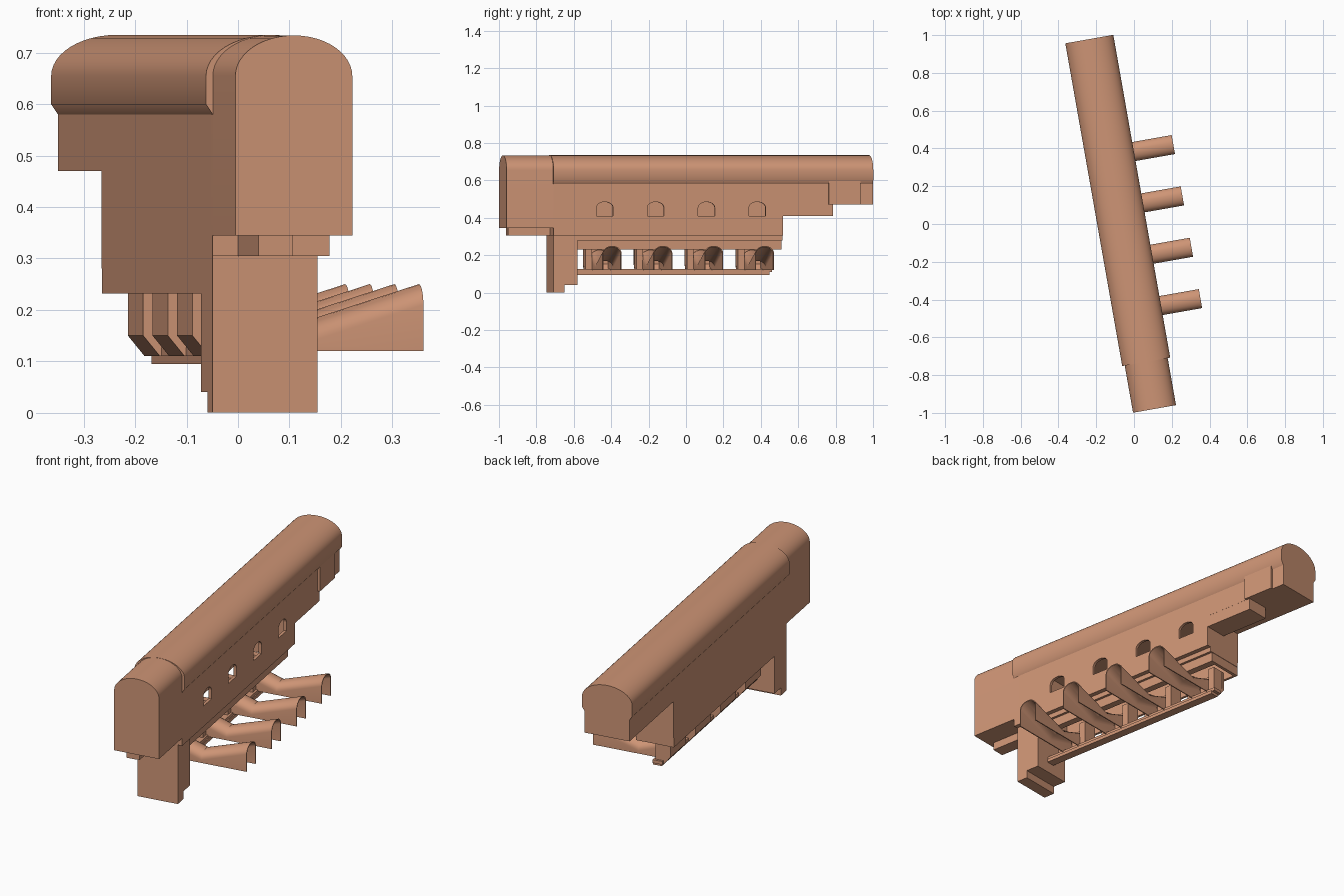
import bpy, bmesh, math
from mathutils import Matrix

if "Cube" in bpy.data.objects:
    bpy.data.objects.remove(bpy.data.objects["Cube"])

TURN = Matrix.Rotation(math.radians(10), 4, 'Z')   # whole building is turned 10 degrees
clay = bpy.data.materials.new("clay")
clay.diffuse_color = (0.62, 0.30, 0.18, 1)
clay.use_nodes = True
clay.node_tree.nodes["Principled BSDF"].inputs["Base Color"].default_value = clay.diffuse_color
MID = -0.063                                       # centre line of the hall


def finish(name, bm, smooth=False):
    bmesh.ops.recalc_face_normals(bm, faces=bm.faces)
    bm.transform(TURN)
    mesh = bpy.data.meshes.new(name)
    bm.to_mesh(mesh)
    bm.free()
    mesh.materials.append(clay)
    ob = bpy.data.objects.new(name, mesh)
    bpy.context.collection.objects.link(ob)
    if smooth:
        bpy.ops.object.select_all(action='DESELECT')
        ob.select_set(True)
        bpy.context.view_layer.objects.active = ob
        bpy.ops.object.shade_smooth_by_angle(angle=math.radians(35))
    return ob


def extrude(name, pts, axis, a, b, smooth=False):
    """Extrude a profile from a to b: (y,z) points along x, or (x,z) points along y."""
    bm = bmesh.new()
    place = (lambda p, t: (t, p[0], p[1])) if axis == 'x' else (lambda p, t: (p[0], t, p[1]))
    ends = [[bm.verts.new(place(p, t)) for p in pts] for t in (a, b)]
    for ring in ends:
        bm.faces.new(ring)
    n = len(pts)
    for i in range(n):
        j = (i + 1) % n
        bm.faces.new((ends[0][i], ends[0][j], ends[1][j], ends[1][i]))
    return finish(name, bm, smooth)


def box(name, x0, x1, y0, y1, z0, z1):
    return extrude(name, [(x0, z0), (x1, z0), (x1, z1), (x0, z1)], 'y', y0, y1)


def arc(mid, base, half, rise, n):
    return [(mid + half * math.cos(math.pi * i / n), base + rise * math.sin(math.pi * i / n))
            for i in range(n + 1)]


def cut(ob, cutters):
    bpy.context.view_layer.objects.active = ob
    for c in cutters:
        m = ob.modifiers.new("cut", 'BOOLEAN')
        m.operation, m.solver, m.object = 'DIFFERENCE', 'EXACT', c
        bpy.ops.object.modifier_apply(modifier=m.name)


# vaulted roof with overhanging eaves, and the slimmer front block
extrude("roof", [(MID - 0.1155, 0.58), (MID + 0.1155, 0.58), (MID + 0.129, 0.60)]
        + arc(MID, 0.655, 0.129, 0.08, 24) + [(MID - 0.129, 0.60)], 'y', -0.73, 1.005, True)
extrude("front_block", [(MID - 0.1155, 0.345), (MID + 0.1155, 0.345)]
        + arc(MID, 0.655, 0.1155, 0.079, 24), 'y', -0.983, -0.70, True)

# hall walls and the stepped lower walls
hall = extrude("hall", [(-0.728, 0.305), (0.518, 0.305), (0.518, 0.47), (1.005, 0.47),
                        (1.005, 0.62), (-0.728, 0.62)], 'x', -0.1785, 0.0525)
lower = box("lower_wall", -0.178, 0.029, -0.60, 0.518, 0.28, 0.31)
sill = box("lower_sill", -0.178, 0.016, -0.60, 0.516, 0.232, 0.285)

# side openings and hollow inside
units = [-0.45 + 0.276 * i for i in range(4)]
cavity = extrude("cavity_cutter", [(-0.165, 0.2), (-0.02, 0.2), (-0.02, 0.295), (0.038, 0.32),
                                   (0.038, 0.56), (-0.165, 0.56)], 'y', -0.57, 0.50)
windows = [extrude("window_cutter", [(c - 0.045, 0.41), (c + 0.045, 0.41)]
                   + arc(c, 0.455, 0.045, 0.03, 12), 'x', 0.0, 0.1) for c in units]
cut(hall, [cavity] + windows)
cut(lower, [cavity])
cut(sill, [cavity])
for c in [cavity] + windows:
    bpy.data.objects.remove(c)

# under-floor beam at the front, rear slab and wall box
box("front_beam", -0.128, -0.061, -0.955, -0.70, 0.305, 0.36)
box("rear_slab", -0.07, 0.052, 0.51, 0.788, 0.41, 0.48)
box("rear_wall_box", 0.03, 0.064, 0.765, 0.935, 0.47, 0.60)

# stepped front leg
extrude("front_leg", [(-0.725, 0), (-0.665, 0), (-0.665, 0.04), (-0.594, 0.04),
                      (-0.594, 0.32), (-0.725, 0.32)], 'x', -0.178, 0.029)

# rail that ties the chutes together
box("base_rail", -0.09, -0.045, -0.60, 0.46, 0.095, 0.112)
box("base_rail_top", -0.10, -0.05, -0.60, 0.475, 0.11, 0.127)


def chute(c):
    """Thin arched shell, dipping in the middle, open below."""
    bm = bmesh.new()
    rings = []
    for x, top in ((-0.11, 0.228), (0.045, 0.175), (0.278, 0.25)):
        ring = []
        for half, drop in ((0.051, 0), (0.046, 0.005)):
            pts = [(c + half, 0.12)] + arc(c, top - 0.04, half, 0.04 - drop, 12) + [(c - half, 0.12)]
            ring += pts if drop == 0 else pts[::-1]
        rings.append([bm.verts.new((x, y, z)) for y, z in ring])
    n = len(rings[0])
    for r0, r1 in zip(rings, rings[1:]):
        for i in range(n):
            j = (i + 1) % n
            bm.faces.new((r0[i], r0[j], r1[j], r1[i]))
    for ring in (rings[0], rings[-1]):
        for i in range(n // 2 - 1):
            bm.faces.new((ring[i], ring[i + 1], ring[n - 2 - i], ring[n - 1 - i]))
    finish("chute", bm, True)


# four chutes, each with a chamfered back hood and two posts
for c in units:
    chute(c)
    extrude("chute_hood", [(-0.136, 0.25), (-0.136, 0.15), (-0.103, 0.11), (-0.088, 0.11),
                           (-0.12, 0.153), (-0.12, 0.25)], 'y', c - 0.086, c + 0.086)
    for s in (-1, 1):
        a, b = sorted((c + s * 0.05, c + s * 0.0855))
        extrude("hood_post", [(-0.13, 0.25), (-0.13, 0.152), (-0.098, 0.112), (-0.06, 0.112),
                              (-0.06, 0.25)], 'y', a, b)
